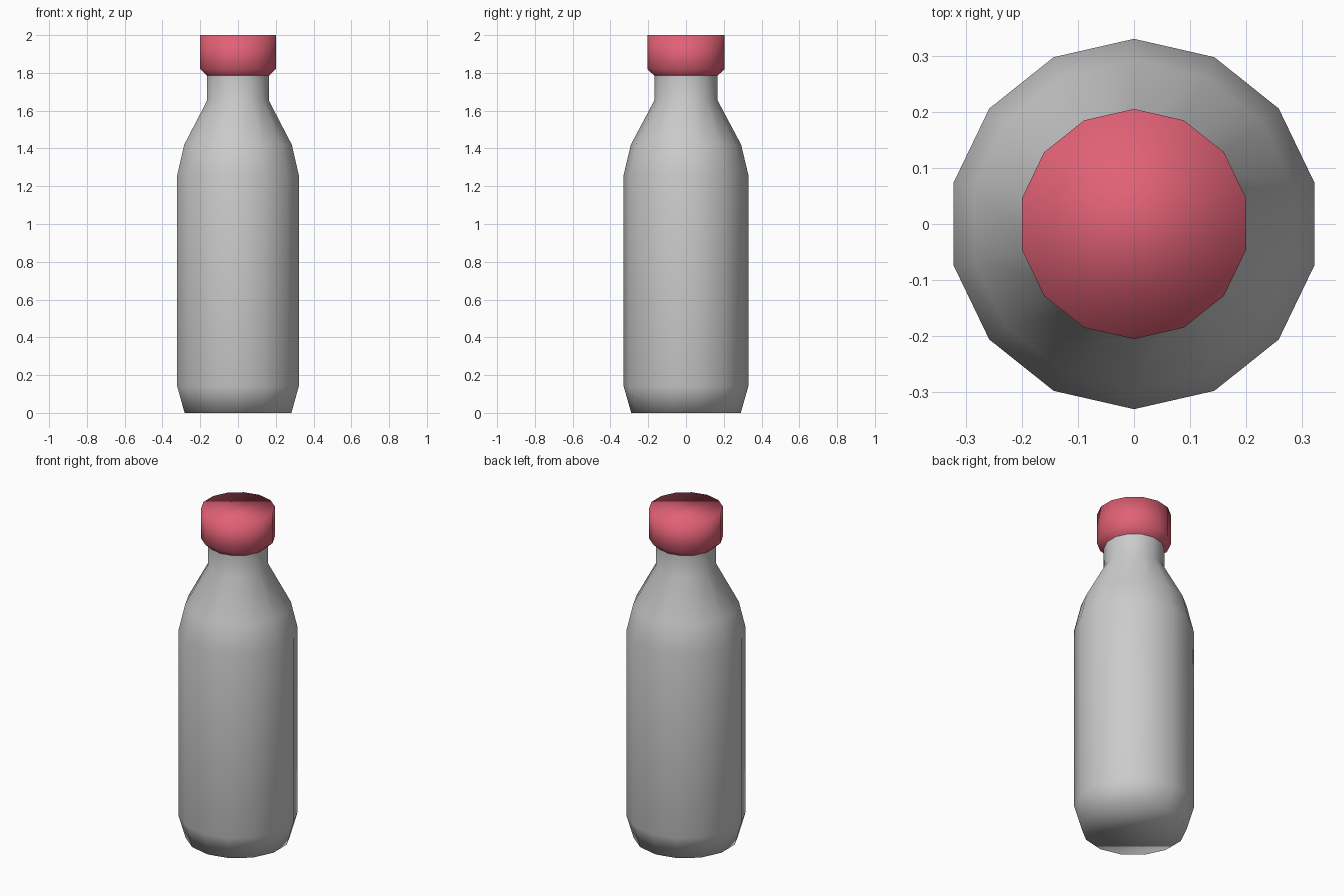
import bpy, bmesh
from math import pi, sin, cos

if "Cube" in bpy.data.objects:
    bpy.data.objects.remove(bpy.data.objects["Cube"])

SIDES = 14


def lathe(name, profile, close_bottom=False, close_top=False):
    """Revolve (radius, z) points into a smooth-shaded 14-sided shell."""
    bm = bmesh.new()
    rings = []
    for r, z in profile:
        angles = [pi / 2 + 2 * pi * i / SIDES for i in range(SIDES)]
        rings.append([bm.verts.new((r * cos(a), r * sin(a), z)) for a in angles])
    for low, high in zip(rings, rings[1:]):
        for i in range(SIDES):
            j = (i + 1) % SIDES
            bm.faces.new((low[i], low[j], high[j], high[i]))
    if close_bottom:
        bm.faces.new(rings[0][::-1])
    if close_top:
        bm.faces.new(rings[-1])
    for f in bm.faces:
        f.smooth = True
    mesh = bpy.data.meshes.new(name)
    bm.to_mesh(mesh)
    bm.free()
    obj = bpy.data.objects.new(name, mesh)
    bpy.context.collection.objects.link(obj)
    return obj


# Bottle body: chamfered base, straight wall, sloped shoulder, neck
lathe("bottle_body",
      [(0.29, 0), (0.33, 0.14), (0.33, 1.26), (0.292, 1.42),
       (0.167, 1.655), (0.167, 1.785)],
      close_bottom=True)

# Cap: flares out from the neck, flat top
cap = lathe("cap", [(0.167, 1.785), (0.205, 1.82), (0.205, 2.0)], close_top=True)
red = bpy.data.materials.new("cap_red")
red.diffuse_color = (0.75, 0.12, 0.18, 1)
red.use_nodes = True
red.node_tree.nodes["Principled BSDF"].inputs["Base Color"].default_value = red.diffuse_color
cap.data.materials.append(red)
